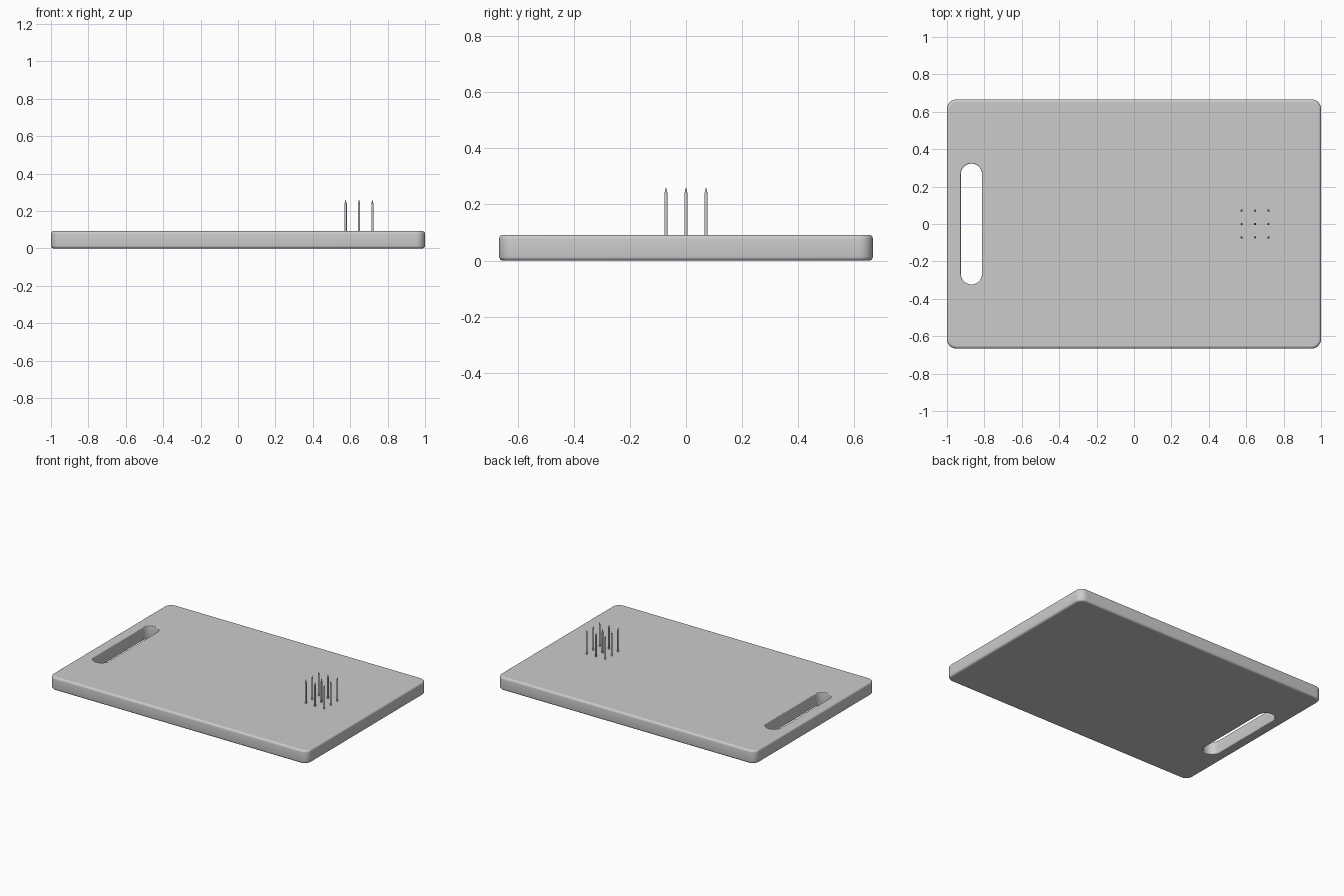
import bpy, bmesh, math

if "Cube" in bpy.data.objects:
    bpy.data.objects.remove(bpy.data.objects["Cube"])

H = 0.092          # board thickness
BEVEL = 0.014      # rim rounding
SLOT_BEVEL = 0.005
SEG = 4            # steps per rounded rim
CORNER = 10        # steps per rounded corner


def material(name, colour):
    m = bpy.data.materials.new(name)
    m.diffuse_color = (*colour, 1)
    m.use_nodes = True
    m.node_tree.nodes["Principled BSDF"].inputs["Base Color"].default_value = m.diffuse_color
    return m


grey = material("plain grey", (0.6, 0.6, 0.6))


def make_object(name, bm, mat):
    bmesh.ops.recalc_face_normals(bm, faces=bm.faces)
    me = bpy.data.meshes.new(name)
    bm.to_mesh(me)
    bm.free()
    me.materials.append(mat)
    ob = bpy.data.objects.new(name, me)
    bpy.context.collection.objects.link(ob)
    return ob


def rounded_rect(bm, cx, hx, hy, r, z):
    """Ring of vertices around a rounded rectangle."""
    ring = []
    for i, (sx, sy) in enumerate([(1, 1), (-1, 1), (-1, -1), (1, -1)]):
        for j in range(CORNER + 1):
            a = math.pi / 2 * (i + j / CORNER)
            ring.append(bm.verts.new((cx + sx * (hx - r) + r * math.cos(a),
                                      sy * (hy - r) + r * math.sin(a), z)))
    return ring


def rim_profile(b):
    """Offset and height steps from the underside up to the top."""
    steps = [math.pi / 2 * i / SEG for i in range(SEG + 1)]
    low = [(b - b * math.sin(a), b - b * math.cos(a)) for a in steps]
    return low + [(o, H - z) for o, z in reversed(low)]


# Board: outer rim going up, slot rim going down, joined as one closed shell
bm = bmesh.new()
rings = [rounded_rect(bm, 0, 1 - o, 0.666 - o, 0.05 - o, z)
         for o, z in rim_profile(BEVEL)]
rings += [rounded_rect(bm, -0.869, 0.0565 + o, 0.323 + o, 0.056 + o, z)
          for o, z in reversed(rim_profile(SLOT_BEVEL))]
n = len(rings[0])
for a, b in zip(rings, rings[1:] + rings[:1]):
    for i in range(n):
        j = (i + 1) % n
        bm.faces.new((a[i], a[j], b[j], b[i]))
bm.normal_update()
for f in bm.faces:
    f.smooth = abs(f.normal.z) < 0.999
make_object("cutting_board", bm, grey)

# Spikes: 3 x 3 grid of thin pointed nails
SIDES = 12
profile = [(0.006, H - 0.03), (0.006, 0.236), (0.0045, 0.243), (0.001, 0.259)]
for ix in range(3):
    for iy in range(3):
        bm = bmesh.new()
        x, y = 0.647 + 0.0715 * (ix - 1), 0.0715 * (iy - 1)
        rings = [[bm.verts.new((x + r * math.cos(2 * math.pi * k / SIDES),
                                y + r * math.sin(2 * math.pi * k / SIDES), z))
                  for k in range(SIDES)] for r, z in profile]
        for a, b in zip(rings, rings[1:]):
            for k in range(SIDES):
                m = (k + 1) % SIDES
                bm.faces.new((a[k], a[m], b[m], b[k])).smooth = True
        bm.faces.new(rings[0][::-1])
        bm.faces.new(rings[-1])
        make_object(f"spike_{ix}_{iy}", bm, grey)
